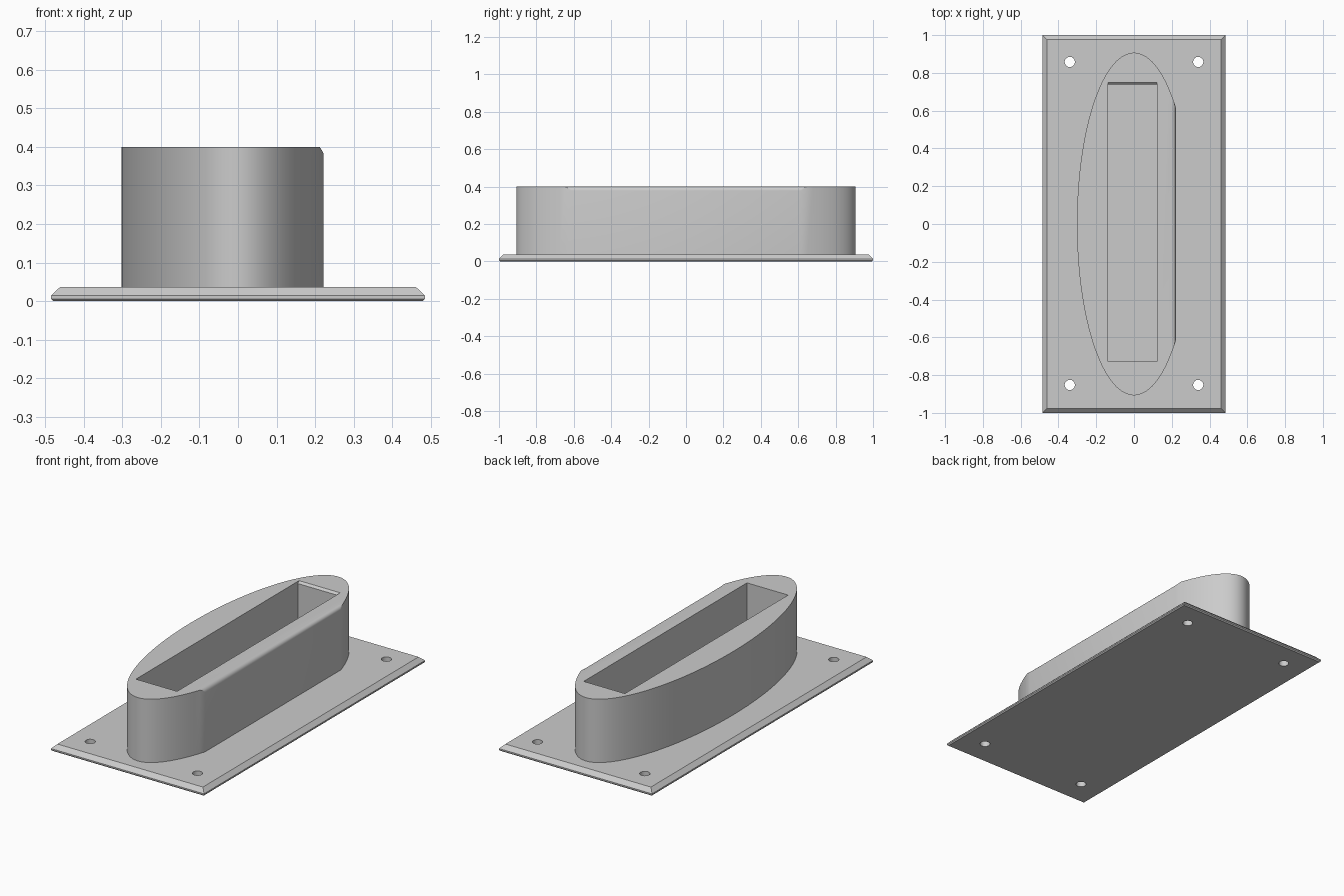
import bpy, bmesh, math

cube = bpy.data.objects.get("Cube")
if cube:
    bpy.data.objects.remove(cube, do_unlink=True)

grey = bpy.data.materials.new("light grey")
grey.use_nodes = True
grey.diffuse_color = (0.6, 0.6, 0.6, 1)
grey.node_tree.nodes["Principled BSDF"].inputs["Base Color"].default_value = (0.6, 0.6, 0.6, 1)


def loft(name, rings, bevel=0.0):
    """Solid from stacked rings of points, with an optional rounded top rim."""
    bm = bmesh.new()
    loops = [[bm.verts.new(p) for p in ring] for ring in rings]
    n = len(loops[0])
    for low, high in zip(loops, loops[1:]):
        for i in range(n):
            j = (i + 1) % n
            bm.faces.new((low[i], low[j], high[j], high[i]))
    bm.faces.new(loops[0][::-1])
    top = bm.faces.new(loops[-1])
    if bevel:
        bmesh.ops.bevel(bm, geom=list(top.edges), offset=bevel, segments=5,
                        profile=0.5, affect='EDGES', clamp_overlap=True)
    bmesh.ops.recalc_face_normals(bm, faces=bm.faces)
    mesh = bpy.data.meshes.new(name)
    bm.to_mesh(mesh)
    bm.free()
    mesh.materials.append(grey)
    obj = bpy.data.objects.new(name, mesh)
    bpy.context.collection.objects.link(obj)
    return obj


def rect(x0, x1, y0, y1, z):
    return [(x0, y0, z), (x1, y0, z), (x1, y1, z), (x0, y1, z)]


def activate(obj):
    bpy.ops.object.select_all(action='DESELECT')
    obj.select_set(True)
    bpy.context.view_layer.objects.active = obj


def cut(obj, cutter):
    cutter.hide_render = True
    mod = obj.modifiers.new("cut", 'BOOLEAN')
    mod.operation = 'DIFFERENCE'
    mod.solver = 'EXACT'
    mod.object = cutter
    activate(obj)
    bpy.ops.object.modifier_apply(modifier=mod.name)
    bpy.data.objects.remove(cutter, do_unlink=True)


# Base plate with chamfered edges
plate_top = 0.037
profile = [(0.006, 0), (0, 0.006), (0, 0.014), (0.024, plate_top)]
plate = loft("base_plate", [rect(-0.485 + d, 0.485 - d, -1 + d, 1 - d, z) for d, z in profile])

# Screw holes in the four corners
for x in (-0.34, 0.34):
    for y in (-0.852, 0.858):
        circle = [(x + 0.027 * math.cos(a), y + 0.027 * math.sin(a))
                  for a in (math.tau * i / 32 for i in range(32))]
        cut(plate, loft("hole_cutter", [[(px, py, z) for px, py in circle] for z in (-0.1, 0.1)]))

# Housing: elliptical wall with one side sliced flat
a, b, flat_x = 0.302, 0.907, 0.222
start = math.acos(flat_x / a)
steps = 96
angles = [start + (math.tau - 2 * start) * i / steps for i in range(steps + 1)]
outline = [(a * math.cos(t), b * math.sin(t)) for t in angles]
housing = loft("housing", [[(x, y, z) for x, y in outline] for z in (0.03, 0.4)], bevel=0.022)

# Slot through the housing down to the plate, with a small lip at the back end
cut(housing, loft("slot_cutter", [
    rect(-0.138, 0.123, -0.727, 0.738, -0.1),
    rect(-0.138, 0.123, -0.727, 0.738, 0.388),
    rect(-0.138, 0.123, -0.727, 0.75, 0.4),
    rect(-0.138, 0.123, -0.727, 0.75, 0.5)]))

for obj in (plate, housing):
    activate(obj)
    bpy.ops.object.shade_smooth_by_angle(angle=math.radians(25))
